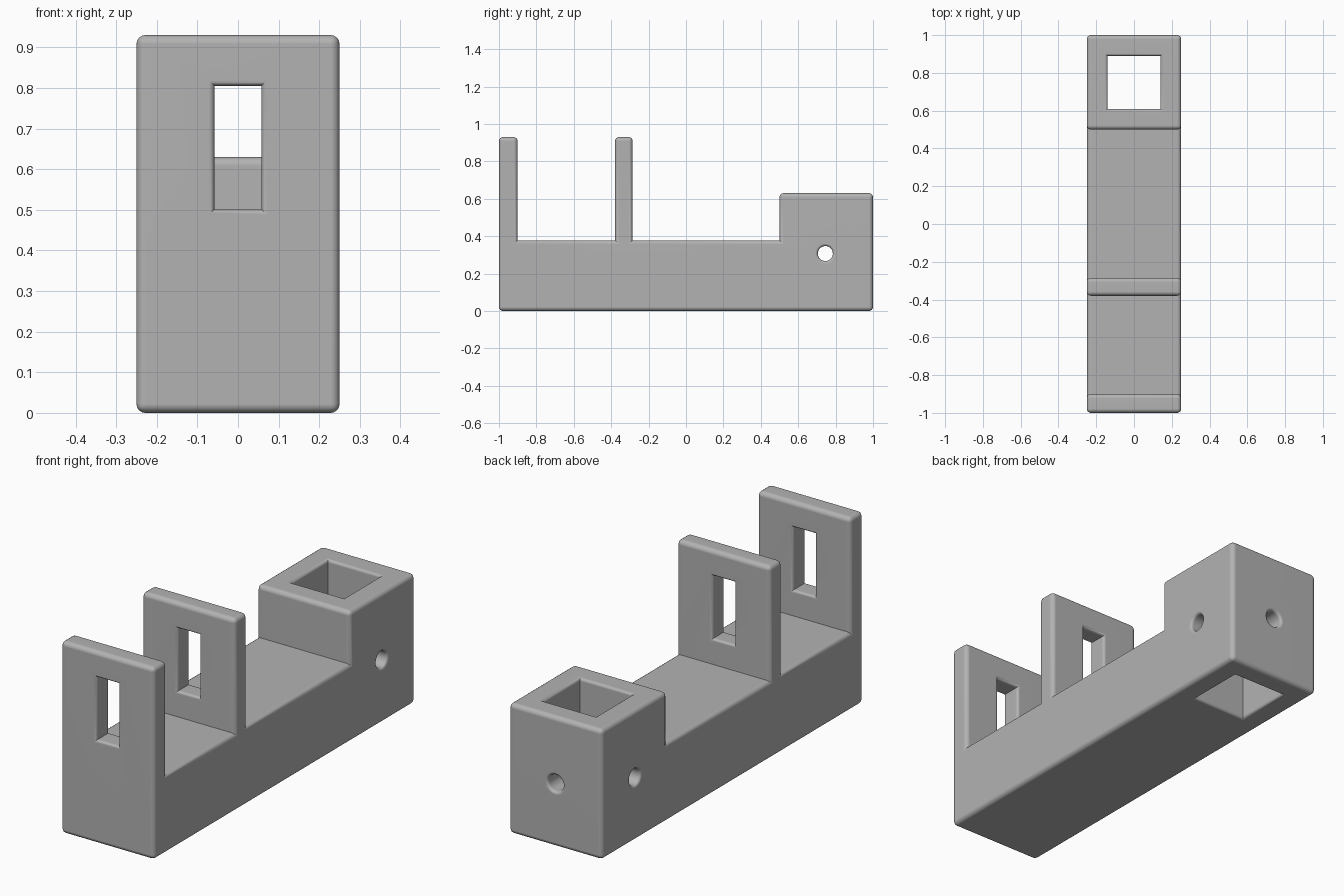
import bpy, bmesh
from math import pi, sin, cos
from mathutils import Vector

cube = bpy.data.objects.get("Cube")
if cube:
    bpy.data.objects.remove(cube)

HALF_WIDTH = 0.25
EDGE, FLARE = 0.022, 0.014

grey = bpy.data.materials.new("plain_grey")
grey.use_nodes = True
colour = (0.45, 0.45, 0.45, 1)
grey.diffuse_color = colour
grey.node_tree.nodes["Principled BSDF"].inputs["Base Color"].default_value = colour


def make_object(name, bm):
    bmesh.ops.recalc_face_normals(bm, faces=bm.faces)
    mesh = bpy.data.meshes.new(name)
    bm.to_mesh(mesh)
    bm.free()
    mesh.materials.append(grey)
    obj = bpy.data.objects.new(name, mesh)
    bpy.context.collection.objects.link(obj)
    return obj


# Body: one side profile with base, two upright plates and the rear block
profile = [(-1, 0), (1, 0), (1, 0.63), (0.5, 0.63), (0.5, 0.378),
           (-0.285, 0.378), (-0.285, 0.93), (-0.38, 0.93), (-0.38, 0.378),
           (-0.9, 0.378), (-0.9, 0.93), (-1, 0.93)]
bm = bmesh.new()
side = bm.faces.new([bm.verts.new((-HALF_WIDTH, y, z)) for y, z in profile])
ext = bmesh.ops.extrude_face_region(bm, geom=[side])
bmesh.ops.translate(bm, vec=(2 * HALF_WIDTH, 0, 0),
                    verts=[v for v in ext["geom"] if isinstance(v, bmesh.types.BMVert)])
bmesh.ops.recalc_face_normals(bm, faces=bm.faces)

# Round the outward edges only; the inner corners stay crisp
outward = [e for e in bm.edges if e.calc_face_angle_signed() > 0.1]
bmesh.ops.bevel(bm, geom=outward, offset=EDGE, offset_type='OFFSET', segments=4,
                profile=0.5, affect='EDGES', clamp_overlap=True)
body = make_object("holder_body", bm)


def flared_cut(name, centre, axis, start, end, half_u, half_v, sides=4):
    """Cut an opening along an axis, with a rounded flare at both mouths."""
    mouth = [(-0.03, FLARE)]
    for i in range(5):
        a = i * pi / 8
        mouth.append((FLARE * (1 - cos(a)), FLARE * (1 - sin(a))))
    rings = [(start + d, f) for d, f in mouth] + [(end - d, f) for d, f in reversed(mouth)]
    if sides == 4:
        outline = [(-1, -1), (1, -1), (1, 1), (-1, 1)]
    else:
        outline = [(cos(2 * pi * i / sides), sin(2 * pi * i / sides)) for i in range(sides)]
    u, v = [k for k in range(3) if k != axis]
    bm = bmesh.new()
    loops = []
    for depth, flare in rings:
        loop = []
        for a, b in outline:
            p = Vector(centre)
            p[axis] = depth
            p[u] += a * (half_u + flare)
            p[v] += b * (half_v + flare)
            loop.append(bm.verts.new(p))
        loops.append(loop)
    for lower, upper in zip(loops, loops[1:]):
        for i in range(sides):
            j = (i + 1) % sides
            bm.faces.new((lower[i], lower[j], upper[j], upper[i]))
    bm.faces.new(loops[0])
    bm.faces.new(loops[-1])
    cutter = make_object(name, bm)
    cutter.hide_render = True
    cutter.hide_set(True)
    cutter.display_type = 'WIRE'
    mod = body.modifiers.new(name, 'BOOLEAN')
    mod.operation = 'DIFFERENCE'
    mod.solver = 'EXACT'
    mod.object = cutter
    cutters.append(cutter)


cutters = []
# Square well through the rear block
flared_cut("well_cutter", (0, 0.75, 0), 2, 0, 0.63, 0.14, 0.14)
# Tall windows in the two upright plates
for name, y0, y1 in (("front", -1, -0.9), ("middle", -0.38, -0.285)):
    flared_cut(name + "_window_cutter", (0, 0, 0.653), 1, y0, y1, 0.058, 0.152)
# Round screw holes in the side and back walls of the block
screw = dict(half_u=0.04, half_v=0.04, sides=32)
flared_cut("right_hole_cutter", (0, 0.745, 0.307), 0, -HALF_WIDTH, -0.14, **screw)
flared_cut("left_hole_cutter", (0, 0.745, 0.307), 0, 0.14, HALF_WIDTH, **screw)
flared_cut("back_hole_cutter", (0, 0, 0.307), 1, 0.89, 1, **screw)

# Bake the cuts, then drop the cutters
bpy.context.view_layer.update()
evaluated = body.evaluated_get(bpy.context.evaluated_depsgraph_get())
baked = bpy.data.meshes.new_from_object(evaluated)
body.modifiers.clear()
body.data = baked
for cutter in cutters:
    bpy.data.objects.remove(cutter)

# Smooth roundings, flat main faces
bpy.ops.object.select_all(action='DESELECT')
body.select_set(True)
bpy.context.view_layer.objects.active = body
bpy.ops.object.shade_smooth_by_angle(angle=pi / 5)
normals = body.modifiers.new("flat_main_faces", 'WEIGHTED_NORMAL')
normals.keep_sharp = True
